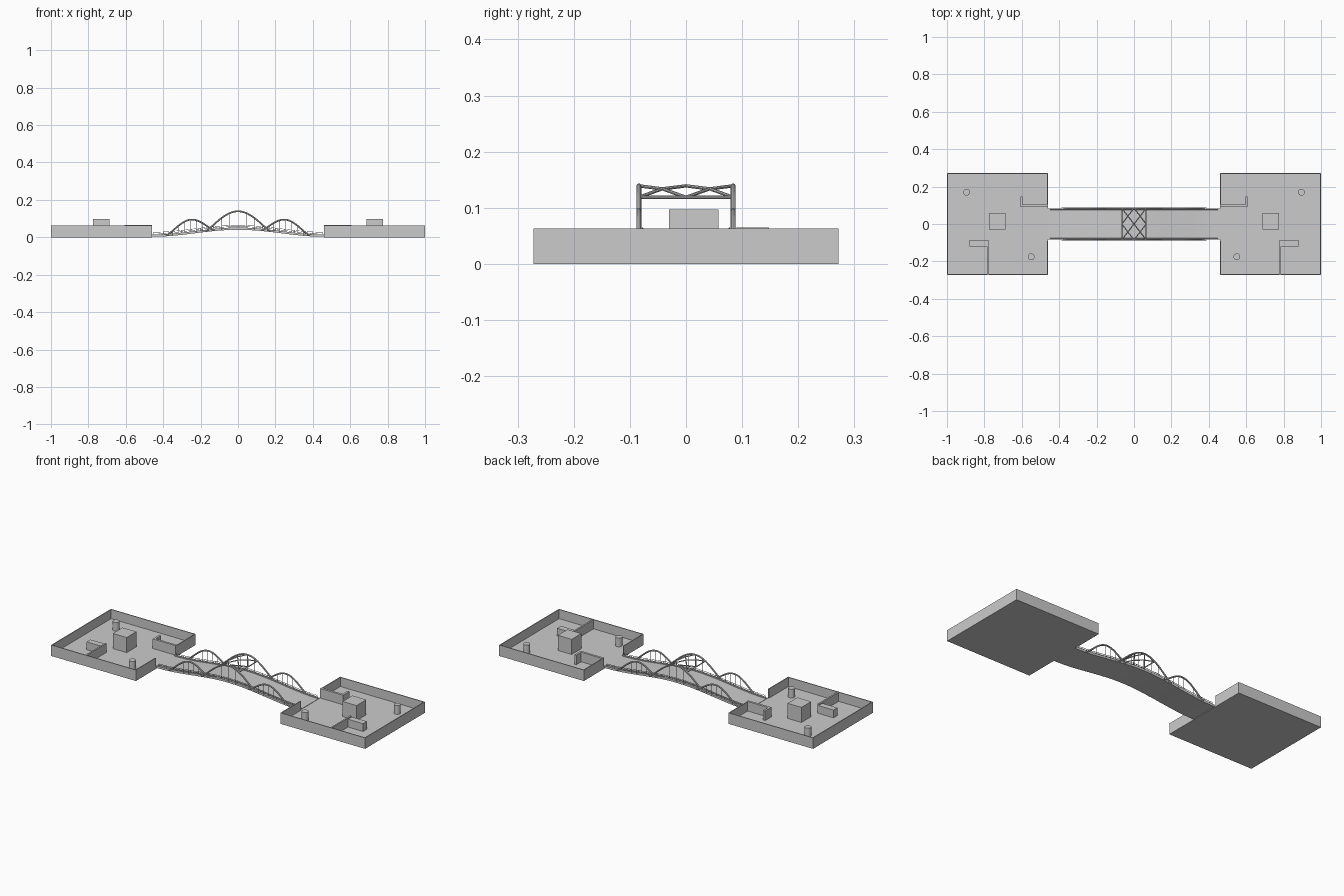
import bpy, math

if "Cube" in bpy.data.objects:
    bpy.data.objects.remove(bpy.data.objects["Cube"])

DECK_HALF = 0.46


def box(name, x0, x1, y0, y1, z0, z1):
    bpy.ops.mesh.primitive_cube_add(size=1, location=((x0 + x1) / 2, (y0 + y1) / 2, (z0 + z1) / 2))
    o = bpy.context.object
    o.name = name
    o.scale = (x1 - x0, y1 - y0, z1 - z0)
    return o


def mbox(name, x0, x1, y0, y1, z0, z1):
    """The same box on both islands, mirrored in x."""
    for side, s in (("left", 1), ("right", -1)):
        a, b = sorted((s * x0, s * x1))
        box(name + "_" + side, a, b, y0, y1, z0, z1)


def tubes(name, paths, r, res=2):
    """Several round bars in one curve, converted to a mesh."""
    cu = bpy.data.curves.new(name, 'CURVE')
    cu.dimensions = '3D'
    cu.bevel_depth = r
    cu.bevel_resolution = res
    cu.use_fill_caps = True
    for pts in paths:
        sp = cu.splines.new('POLY')
        sp.points.add(len(pts) - 1)
        for p, c in zip(sp.points, pts):
            p.co = (*c, 1)
    o = bpy.data.objects.new(name, cu)
    bpy.context.collection.objects.link(o)
    bpy.ops.object.select_all(action='DESELECT')
    o.select_set(True)
    bpy.context.view_layer.objects.active = o
    bpy.ops.object.convert(target='MESH')
    return bpy.context.object


def deck_z(x):
    return 0.003 + 0.037 * math.cos(math.pi * x / (2 * DECK_HALF)) ** 2


def strip(name, y0, y1, lo, hi):
    """Solid band that follows the deck curve."""
    n = 40
    verts, faces = [], []
    for i in range(n + 1):
        x = -DECK_HALF + 2 * DECK_HALF * i / n
        z = deck_z(x)
        verts += [(x, y0, z + lo), (x, y1, z + lo), (x, y1, z + hi), (x, y0, z + hi)]
    for i in range(n):
        a = 4 * i
        for k in range(4):
            m = (k + 1) % 4
            faces.append((a + k, a + 4 + k, a + 4 + m, a + m))
    faces += [(0, 1, 2, 3), (4 * n + 3, 4 * n + 2, 4 * n + 1, 4 * n)]
    me = bpy.data.meshes.new(name)
    me.from_pydata(verts, [], faces)
    me.update()
    o = bpy.data.objects.new(name, me)
    bpy.context.collection.objects.link(o)
    return o


# islands: floor and outer walls, open towards the bridge
W, T, H = 0.272, 0.005, 0.063
mbox("island_floor", -1, -0.46, -W, W, 0, 0.01)
mbox("front_wall", -1, -0.46, -W, -W + T, 0.01, H)
mbox("back_wall", -1, -0.46, W - T, W, 0.01, H)
mbox("end_wall", -1, -1 + T, -W, W, 0.01, H)
mbox("gate_wall_front", -0.46 - T, -0.46, -W, -0.09, 0.01, H)
mbox("gate_wall_back", -0.46 - T, -0.46, 0.09, W, 0.01, H)

# inner walls and cover blocks
mbox("corridor_wall", -0.607, -0.46, 0.09, 0.103, 0.01, 0.065)
mbox("corridor_return", -0.607, -0.595, 0.09, 0.148, 0.01, 0.065)
mbox("divider_wall", -0.785, -0.776, -W, -0.088, 0.01, 0.062)
mbox("low_block", -0.88, -0.785, -0.12, -0.085, 0.01, 0.055)
mbox("centre_block", -0.776, -0.688, -0.03, 0.058, 0.01, 0.097)

# round posts
for s in (1, -1):
    for x, y in ((-0.895, 0.17), (-0.55, -0.175)):
        bpy.ops.mesh.primitive_cylinder_add(vertices=24, radius=0.018, depth=0.05, location=(s * x, y, 0.035))
        bpy.context.object.name = "post"
        bpy.ops.object.shade_smooth_by_angle()

# curved bridge deck with kerbs
strip("bridge_deck", -0.08, 0.08, 0, 0.009)
for s in (-1, 1):
    a, b = sorted((s * 0.074, s * 0.083))
    strip("kerb", a, b, 0, 0.012)

# arches: centre, half span, peak height
ARCHES = [(-0.255, 0.13, 0.094), (0, 0.175, 0.139), (0.255, 0.13, 0.094)]


def arch_z(arch, x):
    c, h, top = arch
    t = math.cos(math.pi / 2 * min(1, abs((x - c) / h))) ** 1.3
    base = deck_z(x) + 0.004
    return base + (top - deck_z(c) - 0.004) * t if c else base + (top - base) * t


YA = 0.084
arch_paths, hangers, rails, rail_posts = [], [], [], []
for y in (-YA, YA):
    for arch in ARCHES:
        c, h, _ = arch
        xs = [c - h + 2 * h * i / 32 for i in range(33)]
        arch_paths.append([(x, y, arch_z(arch, x)) for x in xs])
        for x in xs[4:-3:4]:
            hangers.append([(x, y, deck_z(x) + 0.005), (x, y, arch_z(arch, x))])
    yr = y * 0.92
    rx = [-0.45 + 0.9 * i / 36 for i in range(37)]
    for dz in (0.017, 0.024):
        rails.append([(x, yr, deck_z(x) + dz) for x in rx])
    for x in rx[::2]:
        rail_posts.append([(x, yr, deck_z(x) + 0.005), (x, yr, deck_z(x) + 0.024)])
tubes("arches", arch_paths, 0.0045)
tubes("hangers", hangers, 0.0012, 1)
tubes("hand_rails", rails, 0.0012, 1)
tubes("rail_posts", rail_posts, 0.001, 1)

# cross bracing between the tall centre arches
mid = ARCHES[1]
zc = lambda x: arch_z(mid, x)
brace = [[(x, -YA, zc(x)), (x, YA, zc(x))] for x in (-0.065, 0.065)]
for s in (-1, 1):
    brace.append([(x, s * YA * x / 0.065, zc(x)) for x in (-0.065, -0.033, 0, 0.033, 0.065)])
    for t in (-1, 1):
        brace.append([(s * 0.065, 0, zc(0.065)), (s * 0.033, t * YA / 2, zc(0.033)), (0, t * YA, zc(0))])
tubes("cross_bracing", brace, 0.003)

# smooth the round bars
for o in bpy.data.objects:
    if o.name.startswith(("arches", "hangers", "hand_rails", "cross", "bridge", "kerb")):
        bpy.ops.object.select_all(action='DESELECT')
        o.select_set(True)
        bpy.context.view_layer.objects.active = o
        bpy.ops.object.shade_smooth_by_angle()
